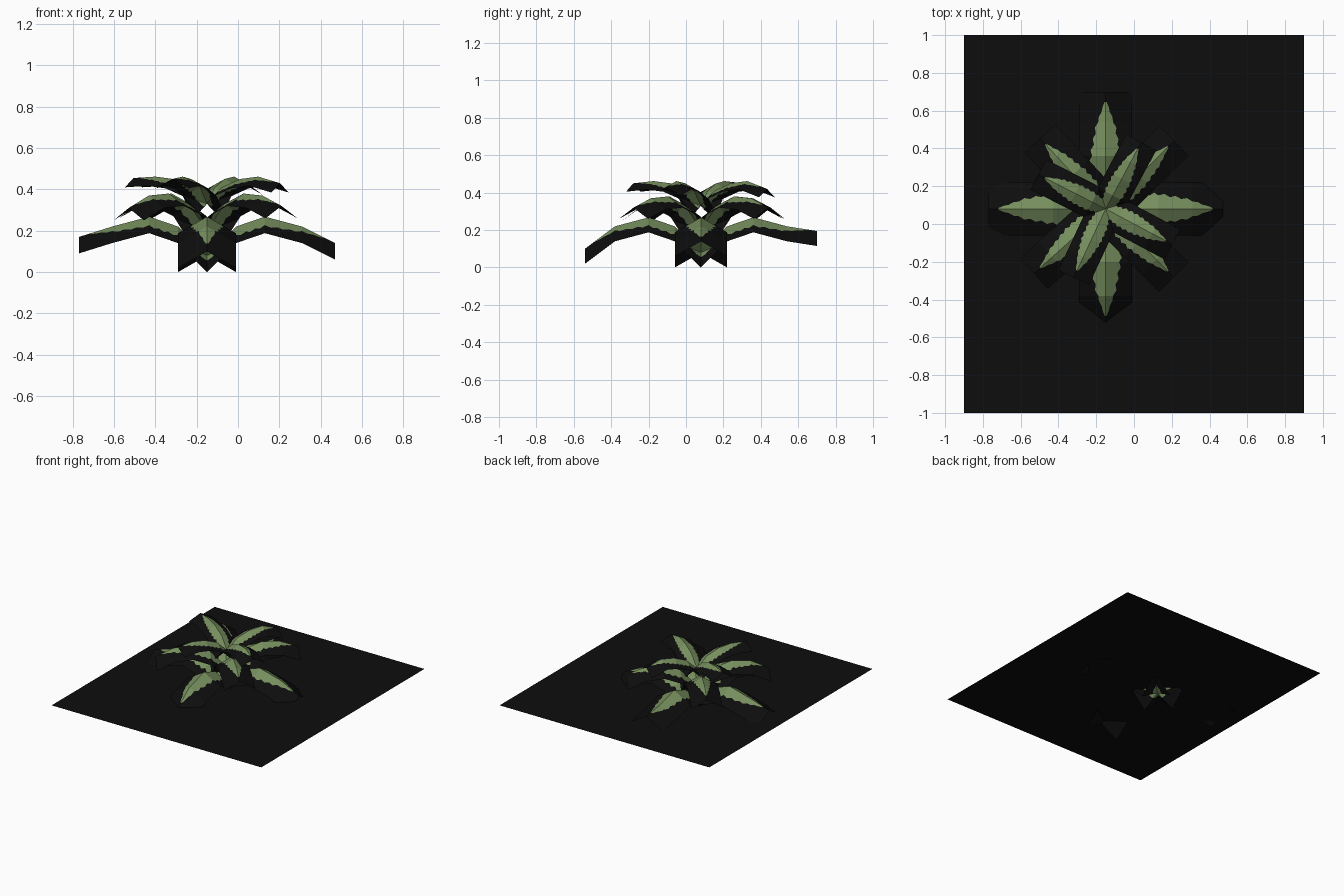
import bpy, math

if "Cube" in bpy.data.objects:
    bpy.data.objects.remove(bpy.data.objects["Cube"])

CX, CY = -0.15, 0.08      # plant centre


def material(name, rgb):
    m = bpy.data.materials.new(name)
    m.diffuse_color = (*rgb, 1)
    m.use_nodes = True
    m.node_tree.nodes["Principled BSDF"].inputs["Base Color"].default_value = m.diffuse_color
    return m


BLACK = material("near_black", (0.004, 0.004, 0.004))
GREEN = material("leaf_green", (0.18, 0.27, 0.11))


def lerp(points, x):
    for (x0, y0), (x1, y1) in zip(points, points[1:]):
        if x <= x1 + 1e-9:
            return y0 + (y1 - y0) * (x - x0) / (x1 - x0)
    return points[-1][1]


def make_object(name, verts, faces, mats):
    me = bpy.data.meshes.new(name)
    me.from_pydata(verts, [], faces)
    for m in mats:
        me.materials.append(m)
    ob = bpy.data.objects.new(name, me)
    bpy.context.collection.objects.link(ob)
    return ob


# Half-width of the green blade as a share of the card, along its length
BLADE = [(0, 0.35), (0.25, 0.58), (0.45, 0.58), (0.7, 0.38), (0.92, 0.03), (1, 0.03)]
STEPS = 6


def frond(name, angle, ridge, tip_z, half, drop):
    """Arched roof-shaped card with a serrated green blade along its ridge."""
    ridge = ridge[:-1] + [(ridge[-1][0], tip_z)]
    length = ridge[-1][0]
    ca, sa = math.cos(math.radians(angle)), math.sin(math.radians(angle))
    rows = [0.0]
    for (r0, _), (r1, _) in zip(ridge, ridge[1:]):
        rows += [r0 + (r1 - r0) * k / STEPS for k in range(1, STEPS + 1)]
    verts, faces, colours = [], [], []
    for i, r in enumerate(rows):
        t = r / length
        g = lerp(BLADE, t) * (1.06 if i % 2 else 0.88)
        z = lerp(ridge, r)
        for s in (-1, -g, 0, g, 1):
            verts.append((CX + r * ca - s * half * sa,
                          CY + r * sa + s * half * ca,
                          z - abs(s) * drop))
        if i:
            for c in range(4):
                a = (i - 1) * 5 + c
                faces.append((a, a + 5, a + 6, a + 1))
                colours.append(1 if c in (1, 2) and t < 0.93 else 0)
    ob = make_object(name, verts, faces, [BLACK, GREEN])
    for p, c in zip(ob.data.polygons, colours):
        p.material_index = c


# Ground sheet, crossed by the lowest frond tips
make_object("ground_sheet",
            [(-0.9, -1, 0.115), (0.9, -1, 0.115), (0.9, 1, 0.115), (-0.9, 1, 0.115)],
            [(0, 1, 2, 3)], [BLACK])

# Three tiers: ridge profile (radius, height), half width, edge drop, {angle: tip height}
TIERS = {
    "lower": ([(0, 0.08), (0.14, 0.22), (0.28, 0.268), (0.46, 0.22), (0.62, 0.14)],
              0.14, 0.08, {0: 0.14, 90: 0.195, 180: 0.17, 270: 0.10}),
    "middle": ([(0, 0.20), (0.12, 0.33), (0.25, 0.38), (0.38, 0.37), (0.51, 0.32)],
               0.11, 0.06, {45: 0.32, 133: 0.32, 222: 0.31, 315: 0.32}),
    "top": ([(0, 0.33), (0.08, 0.41), (0.18, 0.45), (0.28, 0.462), (0.40, 0.43)],
            0.09, 0.045, {62: 0.42, 153: 0.455, 245: 0.45, 332: 0.43}),
}
for tier, (ridge, half, drop, tips) in TIERS.items():
    for n, (angle, tip) in enumerate(tips.items(), 1):
        frond(f"{tier}_frond_{n}", angle, ridge, tip, half, drop)
